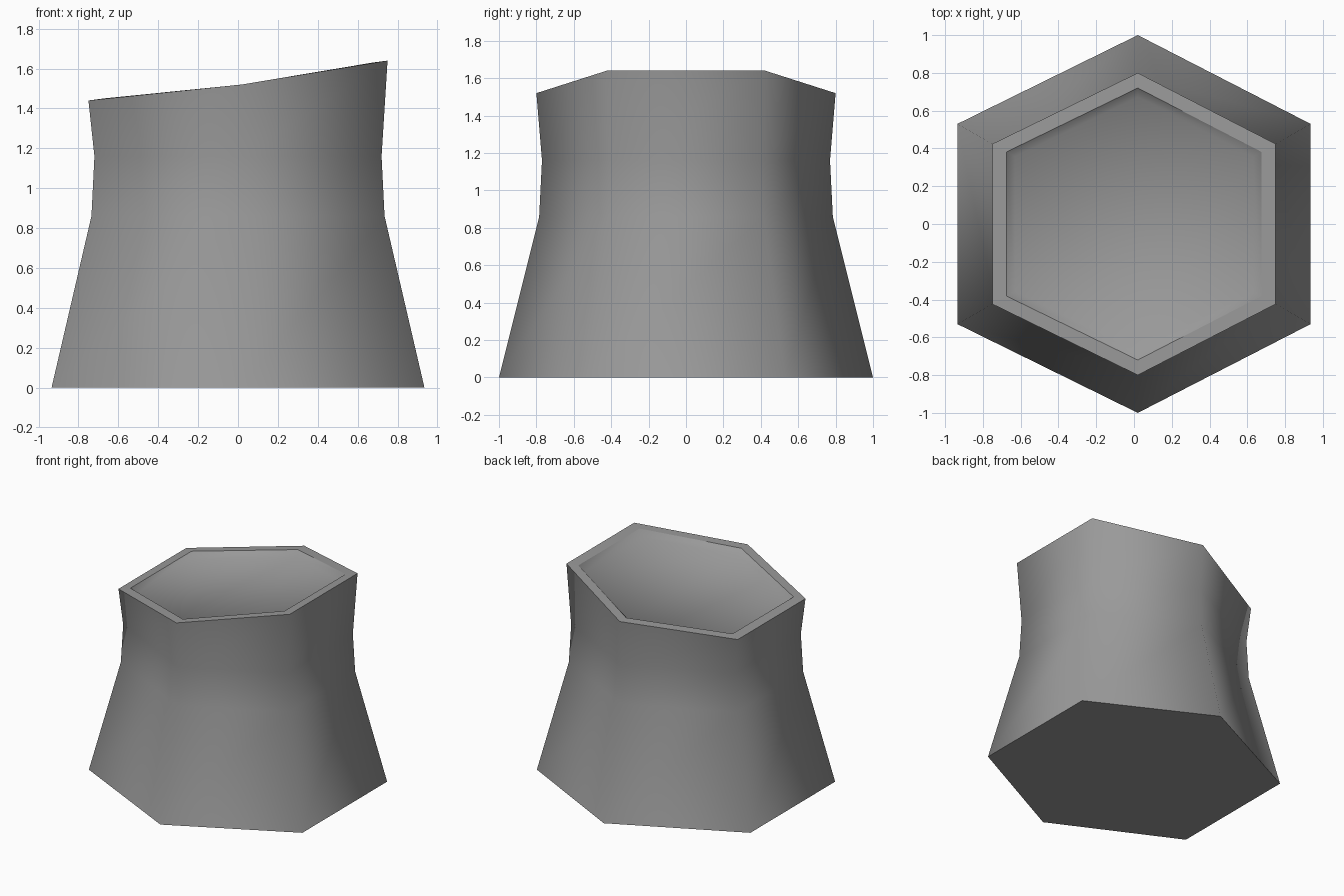
import bpy
import bmesh

cube = bpy.data.objects.get("Cube")
if cube:
    bpy.data.objects.remove(cube, do_unlink=True)

stone = bpy.data.materials.new("grey_stone")
stone.use_nodes = True
grey = (0.32, 0.32, 0.32, 1)
stone.diffuse_color = grey
stone.node_tree.nodes["Principled BSDF"].inputs["Base Color"].default_value = grey

bm = bmesh.new()


def hex_ring(half_width, half_depth, heights):
    """Six-sided ring; heights are given at its -x side, middle and +x side."""
    low, mid, high = heights
    w, d, s = half_width, half_depth, half_depth * 0.53
    corners = [(0.02, -d, mid), (w, -s, high), (w, s, high),
               (0.02, d, mid), (-w, s, low), (-w, -s, low)]
    return [bm.verts.new(c) for c in corners]


def bridge(lower, upper, smooth=True):
    for i in range(6):
        j = (i + 1) % 6
        face = bm.faces.new((lower[i], lower[j], upper[j], upper[i]))
        face.smooth = smooth


def crease(ring):
    for i in range(6):
        bm.edges.get((ring[i], ring[(i + 1) % 6])).smooth = False


# Flared outer wall with a slanted top
base = hex_ring(0.935, 1.0, (0, 0, 0))
waist = hex_ring(0.735, 0.785, (0.86, 0.86, 0.86))
neck = hex_ring(0.72, 0.77, (1.16, 1.16, 1.16))
top = hex_ring(0.75, 0.80, (1.44, 1.52, 1.64))
bridge(base, waist)
bridge(waist, neck)
bridge(neck, top)

# Flat rim and shallow recess
inner = hex_ring(0.675, 0.72, (1.45, 1.52, 1.63))
floor = hex_ring(0.63, 0.672, (1.41, 1.48, 1.585))
bridge(top, inner, smooth=False)
bridge(inner, floor)
front, right_front, right_back, back, left_back, left_front = floor
for corners in ((front, right_front, right_back, back),
                (front, back, left_back, left_front)):
    bm.faces.new(corners).smooth = True

# Closed underside
bm.faces.new(base[::-1])
for ring in (base, top, inner):
    crease(ring)

mesh = bpy.data.meshes.new("hexagonal_stump")
bm.to_mesh(mesh)
bm.free()
mesh.materials.append(stone)
stump = bpy.data.objects.new("hexagonal_stump", mesh)
bpy.context.collection.objects.link(stump)
